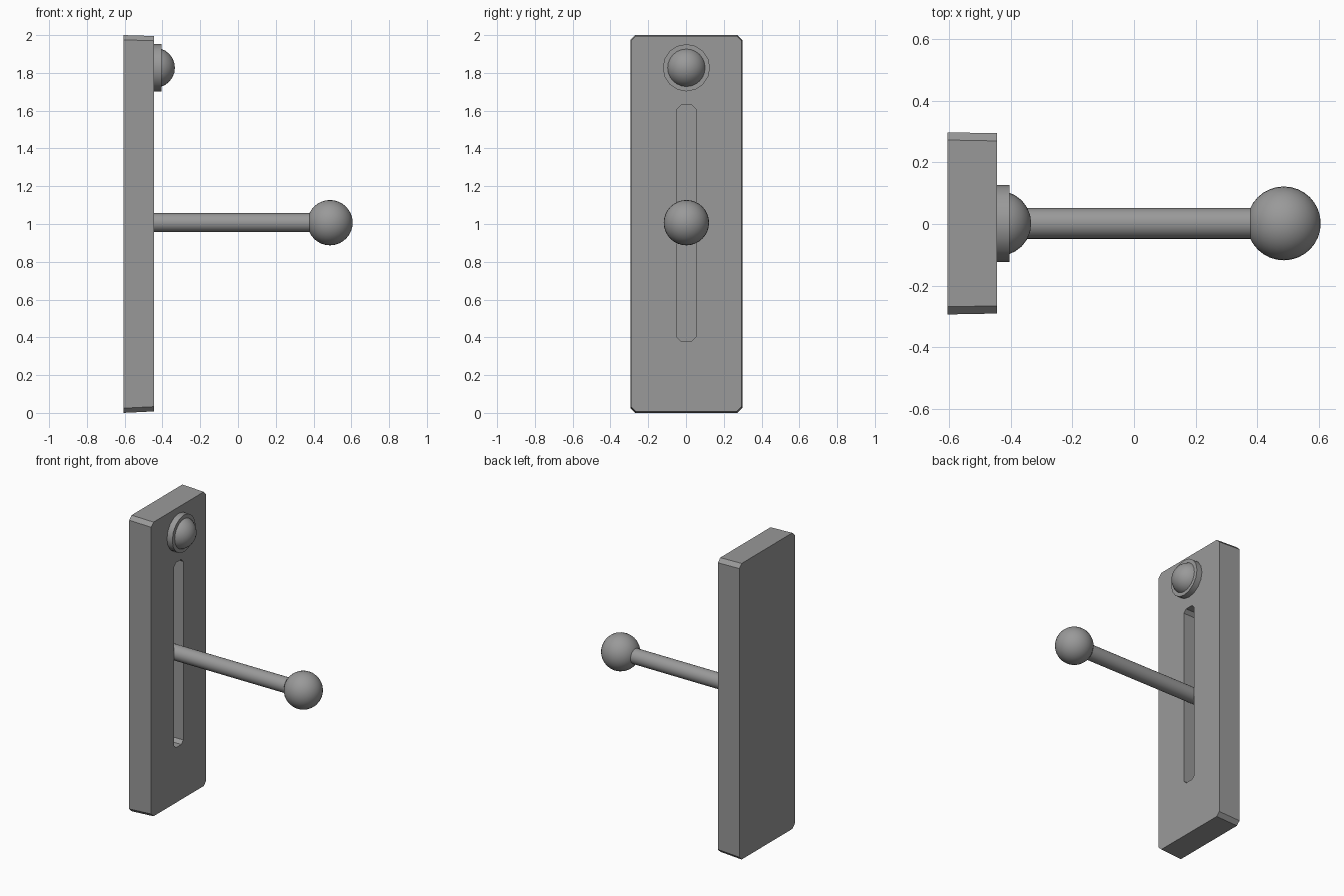
import bpy
import bmesh
from math import radians
from mathutils import Matrix, Vector

cube = bpy.data.objects.get("Cube")
if cube:
    bpy.data.objects.remove(cube)

grey = bpy.data.materials.new("plain grey")
grey.use_nodes = True
colour = (0.32, 0.32, 0.32, 1)
grey.diffuse_color = colour
grey.node_tree.nodes["Principled BSDF"].inputs["Base Color"].default_value = colour

MID_Y = 0.002
ALONG_X = Matrix.Rotation(radians(90), 4, 'Y')


def finish(name, bm, smooth=False):
    bmesh.ops.recalc_face_normals(bm, faces=bm.faces)
    mesh = bpy.data.meshes.new(name)
    bm.to_mesh(mesh)
    bm.free()
    obj = bpy.data.objects.new(name, mesh)
    bpy.context.collection.objects.link(obj)
    mesh.materials.append(grey)
    if smooth:
        bpy.ops.object.select_all(action='DESELECT')
        obj.select_set(True)
        bpy.context.view_layer.objects.active = obj
        bpy.ops.object.shade_smooth_by_angle(angle=radians(35))
    return obj


def clipped_ring(bm, x, half_y, low, high, cut):
    """Rectangle in the YZ plane with its four corners cut off."""
    y, c = half_y, cut
    points = [(-y + c, low), (y - c, low), (y, low + c), (y, high - c),
              (y - c, high), (-y + c, high), (-y, high - c), (-y, low + c)]
    return [bm.verts.new((x, MID_Y + p, z)) for p, z in points]


def rod(name, x0, x1, z, radius, sides):
    bm = bmesh.new()
    place = Matrix.Translation(((x0 + x1) / 2, MID_Y, z)) @ ALONG_X
    bmesh.ops.create_cone(bm, cap_ends=True, segments=sides, radius1=radius,
                          radius2=radius, depth=x1 - x0, matrix=place)
    return finish(name, bm, True)


def ball(name, x, z, radius, sides, rings, keep_from=None):
    bm = bmesh.new()
    place = Matrix.Translation((x, MID_Y, z)) @ ALONG_X
    bmesh.ops.create_uvsphere(bm, u_segments=sides, v_segments=rings,
                              radius=radius, matrix=place)
    if keep_from is not None:
        bmesh.ops.bisect_plane(bm, geom=bm.verts[:] + bm.edges[:] + bm.faces[:],
                               plane_co=Vector((keep_from, 0, 0)),
                               plane_no=Vector((1, 0, 0)), clear_inner=True)
    return finish(name, bm, True)


# Backing plate, slightly tapered, with a blind slot sunk into its +x face
bm = bmesh.new()
rings = [clipped_ring(bm, -0.607, 0.296, 0, 2, 0.025),
         clipped_ring(bm, -0.445, 0.293, 0.008, 1.995, 0.025),
         clipped_ring(bm, -0.445, 0.05, 0.38, 1.63, 0.022),
         clipped_ring(bm, -0.565, 0.05, 0.38, 1.63, 0.022)]
for a, b in zip(rings, rings[1:]):
    for i in range(len(a)):
        j = (i + 1) % len(a)
        bm.faces.new((a[i], a[j], b[j], b[i]))
bm.faces.new(rings[0])
bm.faces.new(rings[-1])
finish("slotted_plate", bm)

# Lever and its knob
rod("lever_rod", -0.565, 0.42, 1.007, 0.05, 32)
ball("lever_knob", 0.487, 1.007, 0.12, 32, 16)

# Indicator button: flat collar with a domed cap
rod("button_collar", -0.46, -0.405, 1.827, 0.125, 16)
ball("button_dome", -0.44, 1.827, 0.106, 24, 12, keep_from=-0.42)
